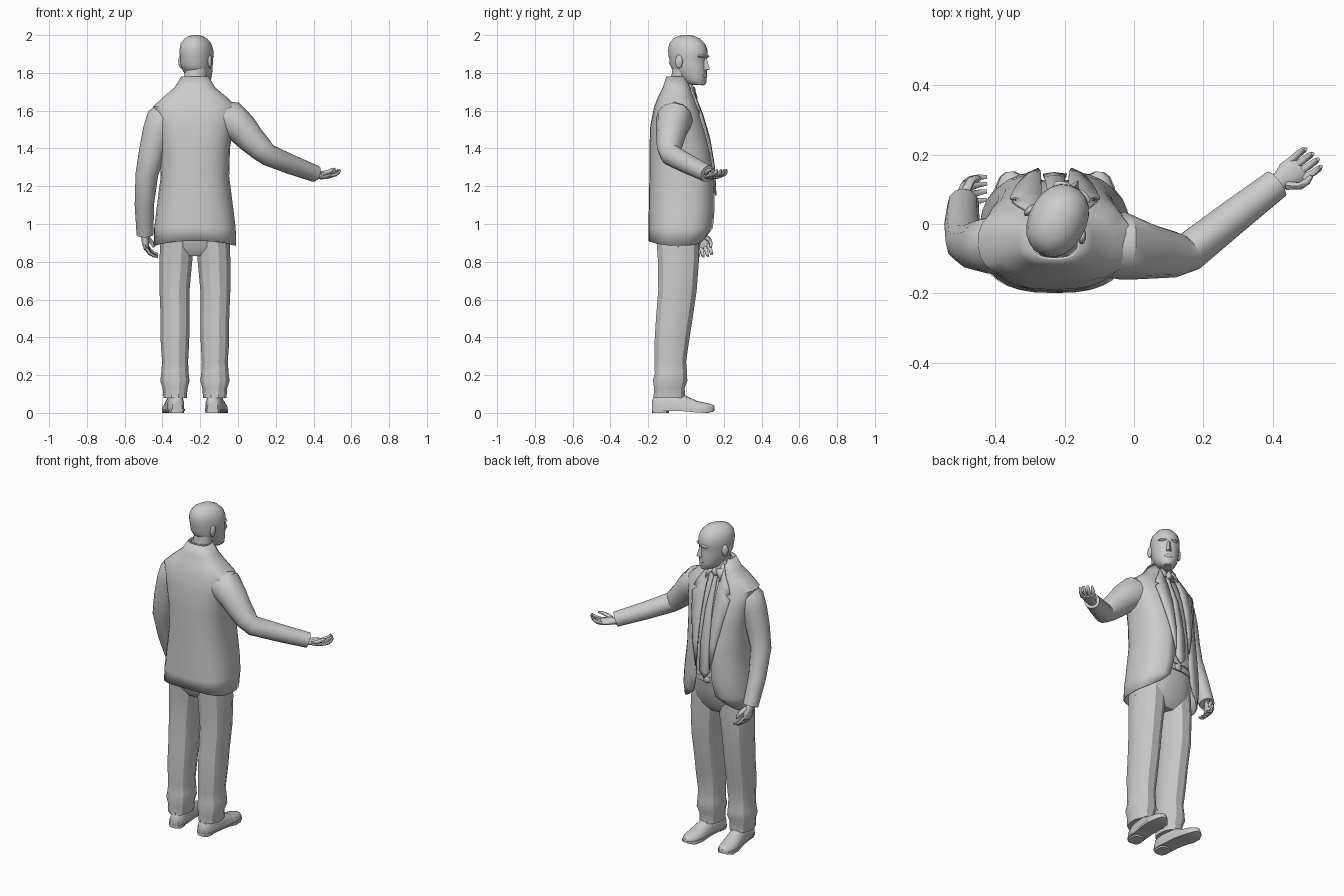
import bpy, math
from mathutils import Vector, Matrix

if "Cube" in bpy.data.objects:
    bpy.data.objects.remove(bpy.data.objects["Cube"])

CX = -0.228  # body centre line; the figure faces +y


def make(name, verts, faces, angle=35, solid=0):
    me = bpy.data.meshes.new(name)
    me.from_pydata([tuple(v) for v in verts], [], faces)
    ob = bpy.data.objects.new(name, me)
    bpy.context.collection.objects.link(ob)
    bpy.context.view_layer.objects.active = ob
    ob.select_set(True)
    bpy.ops.object.mode_set(mode='EDIT')
    bpy.ops.mesh.select_all(action='SELECT')
    bpy.ops.mesh.normals_make_consistent(inside=False)
    bpy.ops.object.mode_set(mode='OBJECT')
    bpy.ops.object.shade_smooth_by_angle(angle=math.radians(angle))
    ob.select_set(False)
    if solid:
        m = ob.modifiers.new("Thickness", 'SOLIDIFY')
        m.thickness, m.offset = solid, 0
    return ob


def loft(name, rings, closed=True, cap=True, **kw):
    n = len(rings[0])
    faces = []
    for i in range(len(rings) - 1):
        for j in range(n if closed else n - 1):
            k = (j + 1) % n
            faces.append((i*n + j, i*n + k, (i+1)*n + k, (i+1)*n + j))
    if cap and closed:
        faces += [tuple(range(n)), tuple(range((len(rings)-1)*n, len(rings)*n))]
    return make(name, [v for r in rings for v in r], faces, **kw)


def spow(v, p):
    return math.copysign(abs(v) ** (2 / p), v)


def oval(cx, cy, z, rx, ry, n=16, p=2.0):
    return [Vector((cx + rx*spow(math.sin(a), p), cy + ry*spow(math.cos(a), p), z))
            for a in (2*math.pi*(i + .5)/n for i in range(n))]


def tube(name, path, n=10, **kw):
    pts = [Vector(p[:3]) for p in path]
    rings = []
    for i, c in enumerate(pts):
        t = (pts[min(i+1, len(pts)-1)] - pts[max(i-1, 0)]).normalized()
        u = t.cross(Vector((0, 1, 0))).normalized()
        v = t.cross(u)
        rings.append([c + path[i][3]*(u*math.cos(a) + v*math.sin(a))
                      for a in (2*math.pi*k/n for k in range(n))])
    return loft(name, rings, **kw)


def ball(name, loc, size, rot=0):
    rings = [[Matrix.Rotation(rot, 3, 'Z') @ Vector((size[0]*v.x, size[1]*v.y, size[2]*v.z)) + Vector(loc)
              for v in oval(0, 0, math.sin(t), math.cos(t), math.cos(t), 10)]
             for t in (math.radians(d) for d in (-80, -45, 0, 45, 80))]
    return loft(name, rings, angle=60)


# Jacket profile: z, half width, back y, front y, half opening
JACKET = [(.90, .215, -.195, .12, .12), (.98, .212, -.195, .143, .075), (1.08, .2, -.193, .15, .055),
          (1.25, .178, -.19, .148, .048), (1.40, .182, -.19, .128, .045), (1.52, .2, -.185, .1, .045),
          (1.62, .218, -.165, .062, .045), (1.67, .165, -.145, .04, .045), (1.72, .105, -.12, .022, .04),
          (1.78, .068, -.1, .0, .035)]


def profile(z):
    for a, b in zip(JACKET, JACKET[1:]):
        if z <= b[0]:
            t = (z - a[0]) / (b[0] - a[0])
            return [p + (q - p)*t for p, q in zip(a, b)]
    return JACKET[-1]


def front(dx, z, off=0.0):
    _, w, yb, yf, _ = profile(z)
    d = min(abs(dx), .9*w) / w
    return Vector((CX + dx, (yb + yf)/2 + (yf - yb)/2*(1 - d**2.6)**(1/2.6) + off, z))


# Jacket shell, open down the front with rounded hem corners
rings = []
for i, (z, w, yb, yf, g) in enumerate(JACKET):
    a0 = math.asin((g/w)**1.3)
    ring = []
    for k in range(29):
        a = a0 + (2*math.pi - 2*a0)*k/28
        dz = (.06*max(0, math.cos(a))**5 - .025*abs(math.sin(a))**2 + .01) if i == 0 else 0
        ring.append(Vector((CX + w*spow(math.sin(a), 2.6),
                            (yb + yf)/2 + (yf - yb)/2*spow(math.cos(a), 2.6), z + dz)))
    rings.append(ring)
loft("jacket", rings, closed=False, solid=.008)

# Lapels with a notch
for s, side in ((1, "right"), (-1, "left")):
    rows = []
    for z, wl in ((1.76, .015), (1.70, .035), (1.64, .07), (1.605, .085), (1.60, .06),
                  (1.575, .09), (1.45, .07), (1.3, .04), (1.15, .004)):
        g = profile(z)[4]
        rows.append([front(s*(g - .006 + wl*t), z, .01) for t in (0, .5, 1)])
    loft("lapel_" + side, rows, closed=False, solid=.008)

# Shirt body, collar and neck
loft("shirt", [oval(CX, (yb + yf)/2 - .004, z, w*.9, (yf - yb)/2 - .018, 20, 2.5)
               for z, w, yb, yf, g in JACKET[2:9]])
loft("shirt_collar", [oval(CX, -.035, 1.69, .078, .075), oval(CX, -.03, 1.75, .067, .062),
                      oval(CX, -.03, 1.775, .064, .058)])
loft("neck", [oval(CX, -.03, 1.68, .06, .056), oval(CX, -.025, 1.77, .059, .055),
              oval(CX + .01, -.01, 1.84, .06, .06)])
for s in (-1, 1):
    make("collar_point", [(CX + s*.008, .04, 1.725), (CX + s*.055, .025, 1.74), (CX + s*.05, .06, 1.665)],
         [(0, 1, 2)], solid=.006)

# Tie
rows = []
for z, w in ((1.71, .018), (1.67, .012), (1.5, .022), (1.3, .03), (1.12, .034), (1.08, .004)):
    rows.append([front(d*w, z, -.008 + (.004 if d == 0 else 0)) for d in (-1, 0, 1)])
loft("tie", rows, closed=False, solid=.008)
ball("tie_knot", (CX, .035, 1.705), (.022, .018, .025))

# Trousers: hips and mirrored legs
loft("hips", [oval(CX, (a + b)/2, z, w, (b - a)/2, 18, 2.4) for z, w, a, b in
              ((.83, .12, -.12, .04), (.88, .186, -.155, .075), (.98, .178, -.165, .1), (1.09, .165, -.165, .12))])
loft("belt", [oval(CX, -.022, z, .173, .142, 18, 2.4) for z in (1.045, 1.08)])
ball("belt_buckle", (CX, .122, 1.062), (.026, .01, .022))
LEG = [(.96, .092, -.045, .092, .118), (.82, .1, -.04, .09, .113), (.65, .108, -.045, .082, .105),
       (.5, .105, -.062, .079, .1), (.38, .106, -.075, .078, .094), (.27, .105, -.083, .071, .086),
       (.21, .106, -.08, .075, .088), (.17, .106, -.084, .08, .094), (.13, .105, -.088, .068, .083),
       (.08, .105, -.088, .064, .087)]
SHOE = [(-.178, .026, .07), (-.165, .036, .09), (-.11, .044, .11), (-.04, .045, .11), (.01, .048, .085),
        (.06, .052, .062), (.11, .045, .052), (.14, .028, .044), (.152, .01, .036)]
for s, side in ((1, "right"), (-1, "left")):
    loft("trouser_leg_" + side, [oval(CX + s*ox, cy, z, rx, ry, 12, 2.2) for z, ox, cy, rx, ry in LEG], angle=28)
    # Shoes, turned slightly outward
    turn = Matrix.Translation((CX + s*.103, -.09, 0)) @ Matrix.Rotation(-s*.11, 4, 'Z') @ Matrix.Translation((0, .09, 0))
    loft("shoe_" + side, [[turn @ Vector((w*x, y, .016 + (h - .016)*z)) for x, z in
                           ((-1, 0), (-1, .4), (-.75, .8), (-.3, 1), (.3, 1), (.75, .8), (1, .4), (1, 0))]
                          for y, w, h in SHOE], angle=40)
    loft("sole_" + side, [[turn @ Vector((x*(w + .004), y, z)) for x, z in ((-1, b), (-1, .02), (1, .02), (1, b))]
                          for (y, w, h), b in zip(SHOE, (.01, .01, .01, .01, .008, .002, 0, .006, .012))])
    loft("heel_" + side, [[turn @ v for v in oval(0, -.135, z, .04, .045, 12, 3)] for z in (0, .02)])

# Sleeves: right arm held out, left arm hanging
tube("sleeve_right", [(-.12, -.06, 1.57, .085), (-.035, -.062, 1.553, .098), (.02, -.075, 1.505, .085),
                      (.068, -.082, 1.45, .075), (.12, -.088, 1.4, .066), (.16, -.08, 1.365, .058),
                      (.28, .015, 1.315, .052), (.41, .115, 1.266, .045)], n=12)
tube("sleeve_left", [(-.375, -.06, 1.6, .065), (-.398, -.06, 1.56, .085), (-.425, -.062, 1.49, .08),
                     (-.455, -.064, 1.38, .07), (-.483, -.055, 1.26, .06), (-.496, .0, 1.1, .051),
                     (-.492, .06, .945, .045)], n=12)


# Hands: palm, four curled fingers and a thumb, in a wrist frame
def hand(side, wrist, f, t, n, curl):
    f, t, n, o = Vector(f).normalized(), Vector(t).normalized(), Vector(n).normalized(), Vector(wrist)
    at = lambda a, b, c: o + f*a + t*b + n*c
    palm = []
    for a, w, h in ((-.03, .026, .022), (.01, .028, .02), (.035, .04, .02), (.065, .042, .016), (.08, .038, .012)):
        palm.append([at(a, w*math.cos(k*math.pi/5), h*math.sin(k*math.pi/5)) for k in range(10)])
    loft("palm_" + side, palm, angle=60)
    for i in range(4):
        b, l = -.03 + .02*i, (.85, 1, 1.06, .98)[i]
        path = [(.065, b, 0, .011), (.065 + .035*l, b*1.15, curl*.35, .0105),
                (.065 + .055*l, b*1.15, curl*.8, .009), (.065 + .062*l, b*1.1, curl*1.25, .006)]
        tube(f"finger_{side}_{i+1}", [(*at(*p[:3]), p[3]) for p in path], n=6, angle=60)
    path = [(.015, .022, .008, .014), (.045, .045, .02, .012), (.07, .046, .034, .01), (.088, .04, .04, .006)]
    tube("thumb_" + side, [(*at(*p[:3]), p[3]) for p in path], n=6, angle=60)


hand("right", (.415, .12, 1.258), (.8, .55, -.06), (.55, -.8, 0), (.05, .05, 1), .03)
hand("left", (-.495, .068, .945), (.12, .3, -1), (0, 1, .3), (1, 0, .1), .045)

# Head, turned toward the raised arm
TURN = Matrix.Translation((-.219, .012, 0)) @ Matrix.Rotation(math.radians(-27), 4, 'Z')
HEAD = [(1.735, .052, .03, .042), (1.75, .043, .05, .058), (1.78, .028, .064, .074), (1.82, .008, .075, .096),
        (1.845, 0, .079, .102), (1.872, -.001, .081, .102), (1.885, 0, .082, .107), (1.92, -.003, .083, .108),
        (1.955, -.007, .075, .098), (1.982, -.01, .055, .073), (1.995, -.01, .033, .044), (2.0, -.01, .012, .016)]
loft("head", [[TURN @ v for v in oval(0, cy, z, rx, ry, 20, 2.15)] for z, cy, rx, ry in HEAD], angle=45)
make("nose", [TURN @ Vector(v) for v in ((-.009, .098, 1.88), (.009, .098, 1.88), (.02, .096, 1.812),
                                         (-.02, .096, 1.812), (0, .128, 1.82), (0, .108, 1.88))],
     [(0, 3, 4, 5), (1, 5, 4, 2), (3, 2, 4), (0, 5, 1), (0, 1, 2, 3)])
yaw = math.radians(-27)
ball("lips", TURN @ Vector((0, .096, 1.785)), (.026, .011, .011), yaw)
ball("chin", TURN @ Vector((0, .085, 1.75)), (.026, .018, .017), yaw)
for s, side in ((1, "right"), (-1, "left")):
    ball("ear_" + side, TURN @ Vector((s*.085, -.012, 1.86)), (.011, .022, .036), yaw + s*.3)
    ball("brow_" + side, TURN @ Vector((s*.032, .093, 1.888)), (.028, .014, .008), yaw - s*.25)
